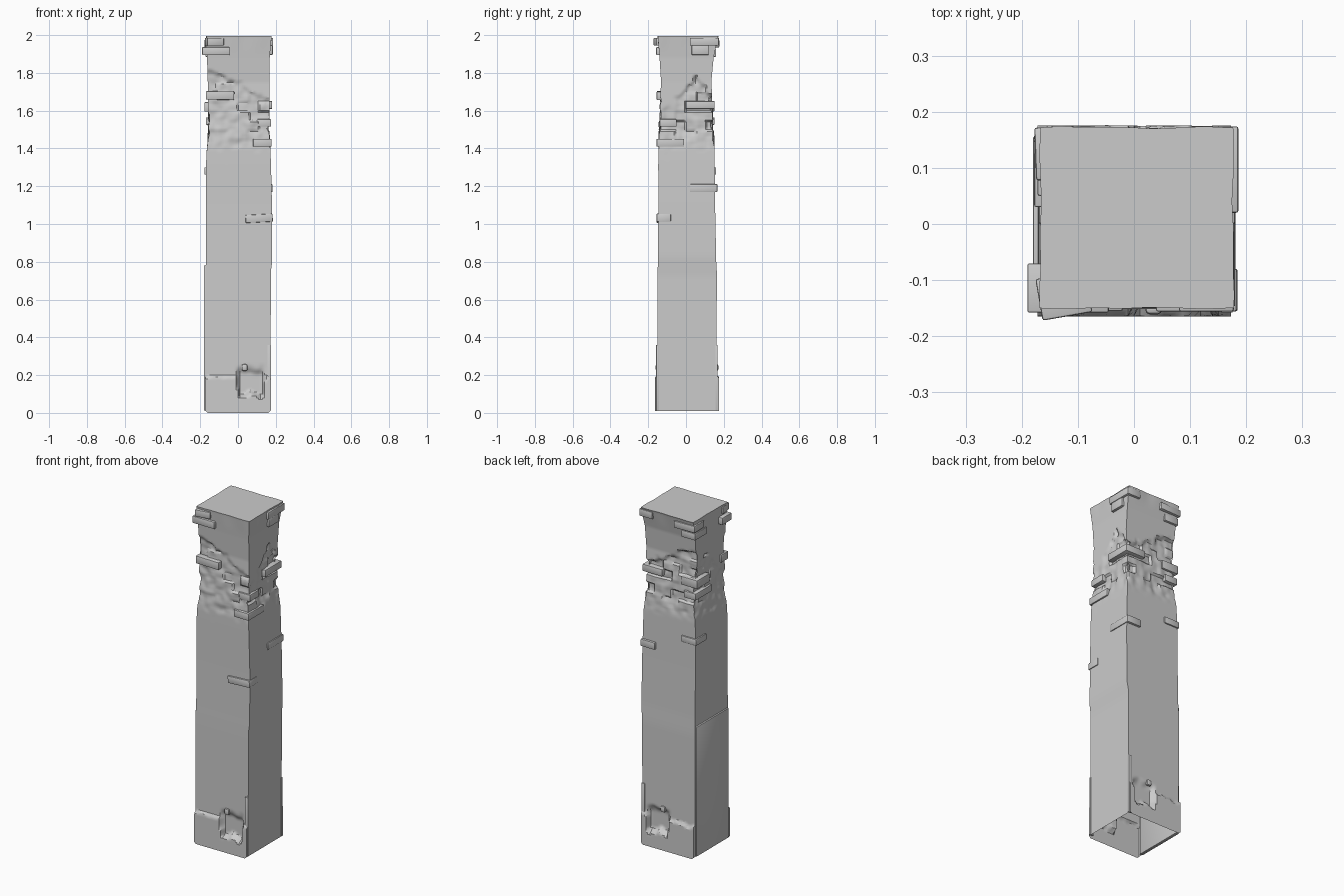
import bpy, bmesh, math
from mathutils import Vector, Matrix, noise

cube = bpy.data.objects.get("Cube")
if cube:
    bpy.data.objects.remove(cube, do_unlink=True)

stone = bpy.data.materials.new("grey_stone")
stone.use_nodes = True
GREY = (0.6, 0.6, 0.6, 1)
stone.diffuse_color = GREY
stone.node_tree.nodes["Principled BSDF"].inputs["Base Color"].default_value = GREY

# Height, then the wall positions -x, +x, -y, +y
PROFILE = [
    (0.00, -.172, .172, -.152, .162),
    (0.75, -.172, .174, -.150, .163),
    (0.80, -.170, .181, -.149, .160),
    (1.10, -.170, .180, -.146, .154),
    (1.30, -.170, .175, -.147, .152),
    (1.50, -.160, .168, -.146, .150),
    (1.75, -.160, .166, -.132, .134),
    (1.88, -.164, .168, -.140, .146),
    (2.00, -.167, .177, -.150, .172),
]


def walls(z):
    for a, b in zip(PROFILE, PROFILE[1:]):
        if z <= b[0] + 1e-6:
            t = (z - a[0]) / (b[0] - a[0])
            return [p + (q - p) * t for p, q in zip(a[1:], b[1:])]


def step(a, b, v):
    t = max(0, min(1, (v - a) / (b - a)))
    return t * t * (3 - 2 * t)


def relief(front_or_back, side, u, z):
    """Outward offset of the wall at width u and height z."""
    rough = noise.noise(Vector((u * 25, z * 25, side * 3)))
    # Crumbled masonry below the head
    if front_or_back:
        upper = 1.74 - 0.5 * u
    else:
        upper = max(1.77 - 1.1 * abs(u - 0.05), 1.6)
    upper += 0.03 * rough
    worn = step(1.38, 1.52, z + 0.04 * rough) * (1 - step(upper - 0.015, upper + 0.01, z))
    row = math.floor(z / 0.05)
    col = math.floor((u + 0.055 * (row % 2)) / 0.11)
    brick_depth = abs(noise.cell(Vector((col + 0.5, row + 0.5, side + 4.5))))
    d = -worn * (0.002 + 0.016 * brick_depth + 0.006 * rough)
    # Broken plinth at the foot
    if front_or_back:
        edge = 0.19 + 0.015 * rough
        gap = step(-0.01, 0.01, u) * (1 - step(0.125, 0.145, u))
        edge -= gap * (0.09 + 0.4 * abs(u - 0.06))
        d += 0.013 * (1 - step(edge - 0.006, edge + 0.006, z))
        d -= gap * 0.02 * step(edge, edge + 0.02, z) * (1 - step(0.2, 0.25, z + 0.02 * rough))
    # Uneven rim
    return d + 0.004 * step(1.9, 2.0, z) * noise.noise(Vector((u * 12, side, 7)))


# Outline of the square as unit positions, with the side each run belongs to
N = 32
run = [-1 + 2 * i / N for i in range(N)]
outline = ([(t, -1) for t in run] + [(1, t) for t in run]
           + [(-t, 1) for t in run] + [(-1, -t) for t in run])
heights = ([i * 0.01 for i in range(30)] + [0.3 + i * 0.05 for i in range(21)]
           + [1.35 + i * 0.01 for i in range(66)])

# Shaft: a shell with an open foot
bm = bmesh.new()
rings = []
for z in heights:
    xm, xp, ym, yp = walls(min(z, 2))
    ring = []
    for sx, sy in outline:
        x = xm + (xp - xm) * (sx + 1) / 2
        y = ym + (yp - ym) * (sy + 1) / 2
        dx = sx * relief(False, sx, y, z) if abs(sx) == 1 else 0
        dy = sy * relief(True, sy, x, z) if abs(sy) == 1 else 0
        foot = 0.012 if z == 0 and abs(sx) == 1 else 0
        ring.append(bm.verts.new((x + dx, y + dy, min(z, 1.996) + foot)))
    rings.append(ring)
for low, high in zip(rings, rings[1:]):
    for i in range(len(low)):
        j = (i + 1) % len(low)
        bm.faces.new((low[i], low[j], high[j], high[i]))
bm.faces.new(rings[-1])


def finish(bm, name, angle=30):
    mesh = bpy.data.meshes.new(name)
    bm.to_mesh(mesh)
    bm.free()
    mesh.materials.append(stone)
    ob = bpy.data.objects.new(name, mesh)
    bpy.context.collection.objects.link(ob)
    bpy.ops.object.select_all(action='DESELECT')
    ob.select_set(True)
    bpy.context.view_layer.objects.active = ob
    bpy.ops.object.shade_smooth_by_angle(angle=math.radians(angle))
    return ob


finish(bm, "shaft")


def block(name, x0, x1, y0, y1, z, h, turn=0, tilt=0, bevel=0.004):
    bm = bmesh.new()
    bmesh.ops.create_cube(bm, size=1)
    bmesh.ops.scale(bm, vec=(x1 - x0, y1 - y0, h), verts=bm.verts)
    bmesh.ops.bevel(bm, geom=bm.edges[:], offset=bevel, segments=2, affect='EDGES', profile=0.5)
    place = (Matrix.Translation(((x0 + x1) / 2, (y0 + y1) / 2, z))
             @ Matrix.Rotation(math.radians(turn), 4, 'Z')
             @ Matrix.Rotation(math.radians(tilt), 4, 'Y'))
    bm.transform(place)
    return finish(bm, name, 40)


# Exposed bricks at the corners: x range, y range, height, thickness, turn, tilt
BRICKS = [
    (-.17, -.08, -.165, -.09, 1.965, .04, 10, 0),
    (-.19, -.045, -.158, -.07, 1.915, .042, 0, 0),
    (-.17, -.02, -.155, -.09, 1.68, .045, 0, 1),
    (.08, .178, -.156, -.01, 1.43, .042, 0, 0),
    (.04, .184, -.156, -.08, 1.03, .042, 0, -3),
    (.10, .186, .02, .174, 1.965, .042, 0, 0),
    (.10, .184, .03, .12, 1.92, .05, 0, 0),
    (.05, .180, 0, .152, 1.63, .042, 0, 0),
    (.10, .176, -.14, -.05, 1.535, .04, 0, 0),
    (.09, .183, .02, .166, 1.19, .042, 0, 0),
    (-.178, -.08, .06, .160, 1.28, .038, 0, 0),
    (-.178, -.07, .03, .150, 1.62, .05, 0, 0),
    (-.170, -.09, .00, .152, 1.545, .04, 0, 0),
    (-.176, -.04, .08, .174, 1.955, .04, 2, 0),
    (-.172, -.08, .05, .160, 1.905, .04, 0, 0),
]
for i, (x0, x1, y0, y1, z, h, turn, tilt) in enumerate(BRICKS):
    block(f"brick_{i + 1}", x0, x1, y0, y1, z, h, turn, tilt)

# Facing slab on the lower side wall
block("side_slab", -.180, -.160, -.145, .156, .396, .768, bevel=0.003)

# Corner strips and loose stones at the foot, front and back
for label, y, out in (("front", -.152, -1), ("back", .162, 1)):
    block(label + "_corner_strip", .155, .176, y - .006, y + .006, .186, .348, bevel=0.002)
    block(label + "_loose_stone", .02, .05, y - .009, y + .009, .24, .035, bevel=0.008)
